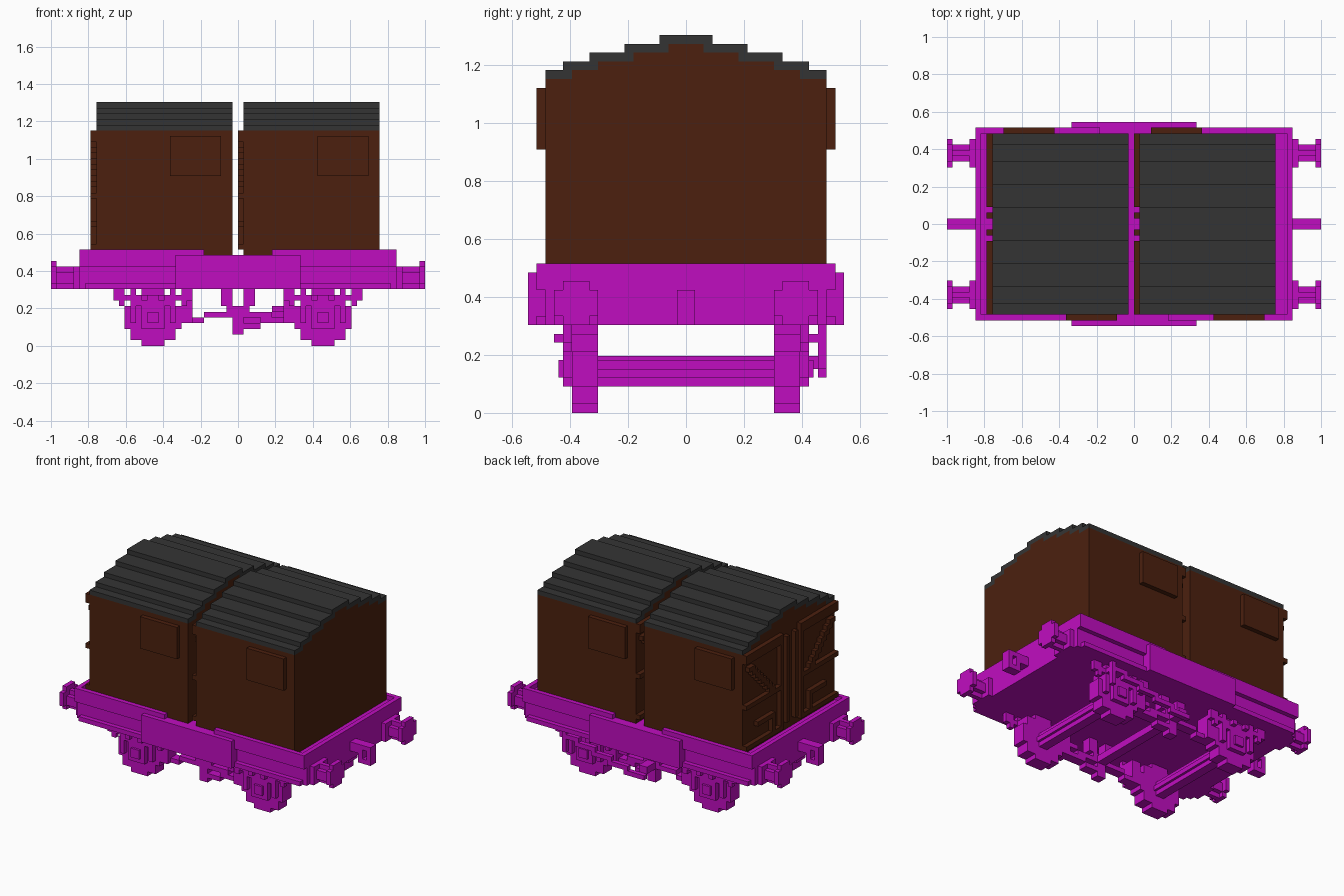
import bpy, bmesh
from mathutils import Vector

U = 1 / 33  # size of one block

if "Cube" in bpy.data.objects:
    bpy.data.objects.remove(bpy.data.objects["Cube"], do_unlink=True)


def material(name, rgb):
    m = bpy.data.materials.new(name)
    m.use_nodes = True
    m.diffuse_color = (*rgb, 1)
    bsdf = next(n for n in m.node_tree.nodes if n.type == 'BSDF_PRINCIPLED')
    bsdf.inputs["Base Color"].default_value = (*rgb, 1)
    return m


MAGENTA = material("magenta", (0.53, 0.004, 0.53))
BROWN = material("dark brown", (0.072, 0.0145, 0.0045))
GREY = material("roof grey", (0.034, 0.034, 0.034))


def build(name, mat, boxes):
    """One object made of boxes given as (x0, x1, y0, y1, z0, z1) in blocks."""
    bm = bmesh.new()
    for x0, x1, y0, y1, z0, z1 in boxes:
        lo, hi = Vector((x0, y0, z0)), Vector((x1, y1, z1))
        verts = bmesh.ops.create_cube(bm, size=1)["verts"]
        for v in verts:
            v.co = Vector(((lo[i] + hi[i]) / 2 + v.co[i] * (hi[i] - lo[i]) for i in range(3))) * U
    mesh = bpy.data.meshes.new(name)
    bm.to_mesh(mesh)
    bm.free()
    mesh.materials.append(mat)
    obj = bpy.data.objects.new(name, mesh)
    bpy.context.collection.objects.link(obj)
    return obj


def flip_x(boxes):
    return [(-b[1], -b[0], *b[2:]) for b in boxes]


def flip_y(boxes):
    return [(*b[:2], -b[3], -b[2], *b[4:]) for b in boxes]


def both_x(boxes):
    return boxes + flip_x(boxes)


def both_y(boxes):
    return boxes + flip_y(boxes)


def shift(boxes, dx):
    return [(b[0] + dx, b[1] + dx, *b[2:]) for b in boxes]


# Containers: stepped roof over a body, door end facing -x
STEPS = [16, 14, 11, 7, 3]
for side, x0, windows in (("right", -25, ((-12, -3), (-23, -14))),
                          ("left", 1, ((14, 23), (3, 12)))):
    x1 = x0 + 24
    body = [(x0, x1, -16, 16, 16, 38)]
    roof = []
    for i, w in enumerate(STEPS):
        inner = STEPS[i + 1] - 1 if i + 1 < len(STEPS) else 0
        roof += both_y([(x0, x1, inner, w, 38 + i, 39 + i)])
        if i:
            body.append((x0, x1, 1 - w, w - 1, 37 + i, 38 + i))
    build(side + "_container_body", BROWN, body)
    build(side + "_container_roof", GREY, roof)

    # Raised side panels
    (f0, f1), (b0, b1) = windows
    build(side + "_side_panels", BROWN, [(f0, f1, -17, -16, 30, 37), (b0, b1, 16, 17, 30, 37)])

    # Door battens, centre bars, hinges and stepped braces
    door = [(x0 - 1, x0, 1, 2, 18, 37), (x0 - 1, x0, 4, 16, 36, 38),
            (x0 - 1, x0, 4, 16, 26, 27), (x0 - 1, x0, 4, 16, 17, 18),
            (x0 - 1, x0, 3, 4, 17, 38), (x0 - 1, x0, 6, 7, 18, 22),
            (x0 - 1, x0, 7, 12, 21, 22)]
    door += [(x0 - 1, x0, 13 - k, 15 - k, 34 - k, 35 - k) for k in range(8)]
    build(side + "_door_battens", BROWN, both_y(door))

# Chassis: deck, raised lip, sole bars and middle plates
build("deck", MAGENTA, [(-28, 28, -16, 16, 10, 16)])
build("end_lips", MAGENTA, both_x([(27, 28, -17, 17, 14, 17)]))
build("side_lips", MAGENTA, both_y(both_x([(6, 28, 16, 17, 14, 17)])))
build("lower_flanges", MAGENTA, both_y([(-27, 27, 16, 17, 10, 11)]))
build("middle_plates", MAGENTA, both_y([(-11, 11, 16, 18, 10, 16)]))

# Buffers
buffer = [(28, 29, 10, 15, 10, 14), (29, 32, 11, 14, 11, 13), (29, 32, 12, 13, 10, 14),
          (32, 33, 10, 15, 11, 14), (32, 33, 11, 14, 10, 15)]
build("buffers", MAGENTA, both_x(both_y(buffer)))

# Coupling hooks with an open loop
hook = [(28, 30, -1, 1, 12, 14), (30, 31, -1, 1, 10, 14),
        (31, 32, -1, 1, 13, 14), (31, 32, -1, 1, 10, 11), (32, 33, -1, 1, 10, 14)]
build("couplings", MAGENTA, both_x(hook))

# Wheels and axles
ROWS = [2, 4, 4, 5, 5, 5, 5, 4, 4, 2]
wheel = [(-w, w, 10, 13, z, z + 1) for z, w in enumerate(ROWS)]
build("wheels", MAGENTA, both_x(shift(both_y(wheel), 15)))
build("axles", MAGENTA, both_x([(14, 16, -10, 10, 3, 6), (13.5, 16.5, -10, 10, 4, 5)]))

# Axle boxes with stepped leaf springs and hangers
spring = [(-2, 2, 13, 14, 3, 7), (-1, 1, 14, 14.5, 4, 6),
          (-3, 3, 13, 14, 7, 8), (-5, 5, 13, 14, 8, 9)]
spring += both_x([(5, 6, 13, 14, 7, 9), (5, 7, 13, 14, 8, 10),
                  (3, 4, 13, 14, 4, 10), (1, 2, 14, 15, 8, 9)])
build("axle_boxes_and_springs", MAGENTA, both_x(shift(both_y(spring), 15)))

# Brake gear: cross shaft, hangers and stepped push rods
brake = [(-2, 2, 10, 12, 5, 7), (-1, 1, 10, 12, 2, 5), (-6, 0, 10, 12, 5, 6),
         (-9, -6, 10, 12, 4, 5), (1, 4, 10, 12, 3, 4), (4, 6, 10, 12, 4, 5),
         (6, 10, 10, 12, 4, 5), (2, 6, 10, 12, 5, 6), (6, 10, 10, 12, 6, 7)]
brake += both_x([(1, 3, 10, 12, 7, 10), (8, 10, 10, 13, 4, 9)])
build("brake_gear", MAGENTA, both_y(brake))
build("brake_shaft", MAGENTA, [(-1, 1, -12, 15, 5, 6.5)])

# Brake lever and its guard on the back
lever = [(-1, 4, 15, 16, 4, 5), (3, 8, 15, 16, 5, 6), (7, 12, 15, 16, 6, 7),
         (11, 16, 15, 16, 7, 8), (15, 19, 15, 16, 8, 9),
         (18, 19, 15, 16, 5, 10), (18, 19, 14, 15, 8, 9)]
build("brake_lever", MAGENTA, lever)
